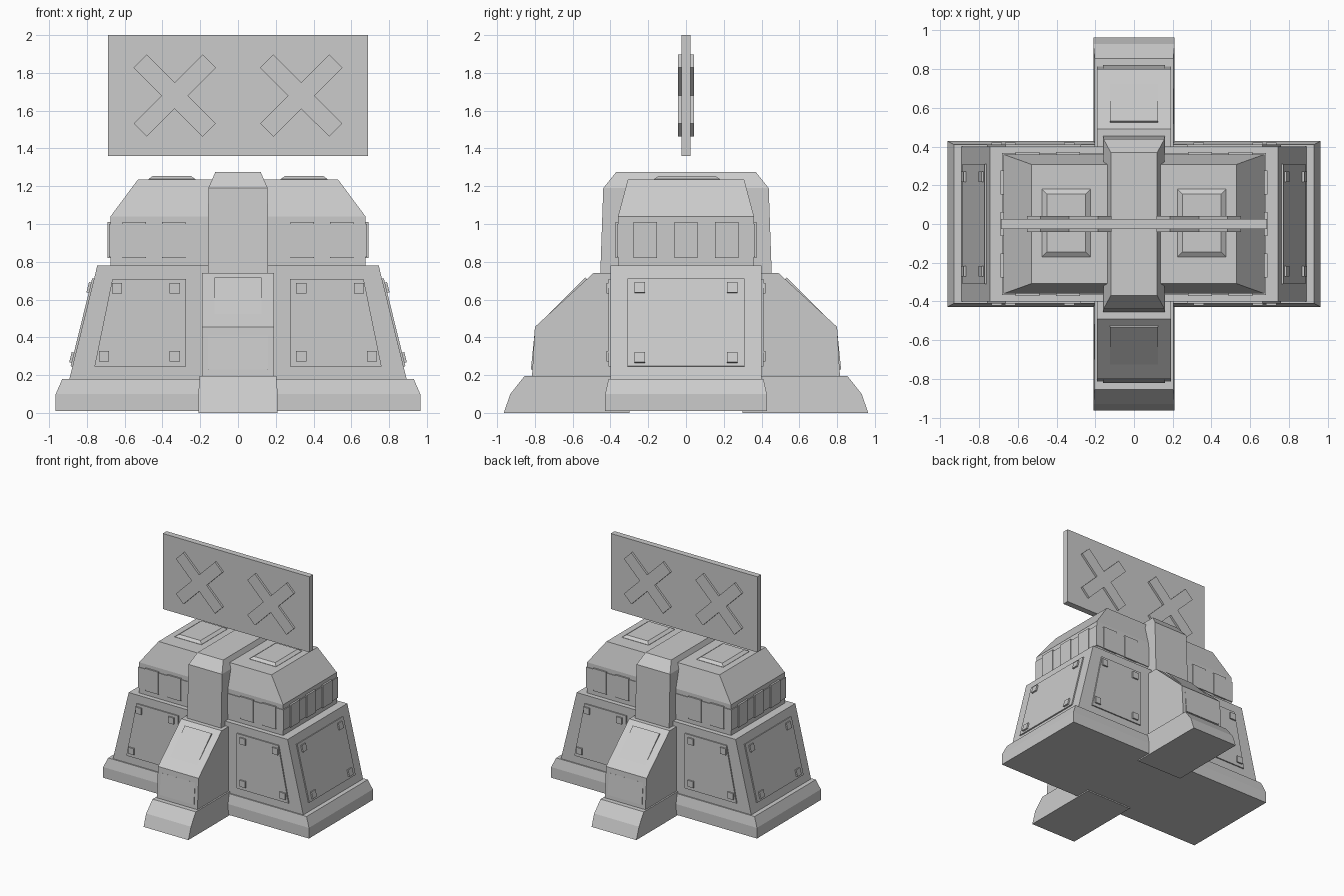
import bpy, bmesh
from mathutils import Vector

cube = bpy.data.objects.get("Cube")
if cube:
    bpy.data.objects.remove(cube, do_unlink=True)

grey = bpy.data.materials.new("concrete_grey")
grey.use_nodes = True
GREY = (0.6, 0.6, 0.6, 1)
grey.diffuse_color = GREY
grey.node_tree.nodes["Principled BSDF"].inputs["Base Color"].default_value = GREY


def loft(name, rings, mirror=""):
    """Closed solid through rings of points with equal counts."""
    bm = bmesh.new()
    loops = [[bm.verts.new(p) for p in ring] for ring in rings]
    n = len(loops[0])
    for a, b in zip(loops, loops[1:]):
        for i in range(n):
            j = (i + 1) % n
            bm.faces.new((a[i], a[j], b[j], b[i]))
    bm.faces.new(loops[0])
    bm.faces.new(loops[-1])
    bmesh.ops.recalc_face_normals(bm, faces=bm.faces)
    mesh = bpy.data.meshes.new(name)
    bm.to_mesh(mesh)
    bm.free()
    mesh.materials.append(grey)
    obj = bpy.data.objects.new(name, mesh)
    bpy.context.collection.objects.link(obj)
    if mirror:
        mod = obj.modifiers.new("Mirror", "MIRROR")
        mod.use_axis = ["x" in mirror, "y" in mirror, False]
        mod.use_mirror_merge = False
    return obj


def tiers(name, levels, centre=(0, 0), mirror=""):
    """Stack of rectangles given as half width, half depth, height."""
    cx, cy = centre
    return loft(name, [[(cx + sx * hx, cy + sy * hy, z) for sx, sy in
                        ((-1, -1), (1, -1), (1, 1), (-1, 1))]
                       for hx, hy, z in levels], mirror)


def plate(name, corners, normal, heights, mirror=""):
    """Slab on a surface, each corner raised by its own height."""
    n = Vector(normal).normalized()
    pts = [Vector(c) for c in corners]
    return loft(name, [[p - n * 0.015 for p in pts],
                       [p + n * h for p, h in zip(pts, heights)]], mirror)


# Main body: plinth, sloped-end hall, neck with band, roof
tiers("plinth", [(0.965, 0.428, 0.01), (0.965, 0.428, 0.1), (0.93, 0.41, 0.18)])
tiers("hall", [(0.895, 0.4, 0.17), (0.745, 0.4, 0.78)])
tiers("neck", [(0.675, 0.36, 0.77), (0.675, 0.36, 1.04), (0.53, 0.308, 1.235)])
tiers("neck_band", [(0.682, 0.366, 0.825), (0.682, 0.366, 1.0)])

# Raised blocks around the neck
for x in (0.34, 0.55):
    tiers("front_neck_block", [(0.062, 0.02, 0.82), (0.062, 0.02, 1.01)],
          (x, -0.353), "xy")
for y in (-0.215, 0, 0.215):
    tiers("side_neck_block", [(0.02, 0.062, 0.82), (0.02, 0.062, 1.01)],
          (0.67, y), "x")

# Roof hatches
tiers("roof_hatch", [(0.125, 0.175, 1.22), (0.125, 0.175, 1.237),
                     (0.1, 0.15, 1.255)], (0.35, 0.005), "x")

# Central spine over the roof
tiers("spine", [(0.16, 0.455, 0.7), (0.157, 0.438, 1.19), (0.12, 0.37, 1.275)])


def side_profile(name, half_width, profile):
    return loft(name, [[(x, y, z) for y, z in profile]
                       for x in (-half_width, half_width)], "y")


# Buttresses and their feet, front and back
side_profile("buttress", 0.19, [(-0.3, 0.1), (-0.82, 0.1), (-0.815, 0.195),
                                (-0.8, 0.455), (-0.49, 0.74), (-0.3, 0.74)])
tip = [(0.21, -0.965, 0), (0.21, -0.93, 0.1), (0.203, -0.855, 0.195),
       (0.203, -0.3, 0.195), (0.21, -0.3, 0)]
loft("buttress_foot", [[(s * x, y, z) for x, y, z in tip] for s in (-1, 1)], "y")

# Buttress covers: one tilted on the slope, one on the upright face
plate("slope_cover", [(-0.125, -0.725, 0.524), (0.125, -0.725, 0.524),
                      (0.125, -0.525, 0.708), (-0.125, -0.525, 0.708)],
      (0, -0.285, 0.31), (0, 0, 0.012, 0.012), "y")
plate("upright_cover", [(-0.16, -0.813, 0.23), (0.16, -0.813, 0.23),
                        (0.16, -0.803, 0.41), (-0.16, -0.803, 0.41)],
      (0, -1, 0.06), (0.008, 0.008, 0, 0), "y")

# Wall panels with bolts
plate("front_panel", [(0.275, -0.4, 0.245), (0.76, -0.4, 0.245),
                      (0.665, -0.4, 0.71), (0.275, -0.4, 0.71)],
      (0, -1, 0), [0.01] * 4, "xy")


def wall_x(z):
    return 0.895 - 0.246 * (z - 0.17)


def end_rect(y0, y1, z0, z1):
    return [(wall_x(z), y, z) for y, z in
            ((y0, z0), (y1, z0), (y1, z1), (y0, z1))]


END_NORMAL = (1, 0, 0.246)
plate("end_panel", end_rect(-0.31, 0.31, 0.245, 0.71), END_NORMAL, [0.01] * 4, "x")
R = 0.027
for x, z in ((0.335, 0.3), (0.71, 0.3), (0.335, 0.66), (0.64, 0.66)):
    plate("front_bolt", [(x + dx, -0.4, z + dz) for dx, dz in
                         ((-R, -R), (R, -R), (R, R), (-R, R))],
          (0, -1, 0), [0.022] * 4, "xy")
for z in (0.29, 0.66):
    plate("end_bolt", end_rect(0.245 - R, 0.245 + R, z - R, z + R),
          END_NORMAL, [0.022] * 4, "xy")

# Signboard floating above, with a raised cross on each half
tiers("signboard", [(0.687, 0.025, 1.36), (0.687, 0.025, 2.0)])
IN, OUT, TIP = 0.07, 0.218, 0.148
quarter = [(IN, 0), (OUT, TIP), (TIP, OUT)]
outline = []
for _ in range(4):
    outline += quarter
    quarter = [(-v, u) for u, v in quarter]
loft("sign_cross", [[(0.335 + u, y, 1.68 + v) for u, v in outline]
                    for y in (-0.042, 0.042)], "x")
